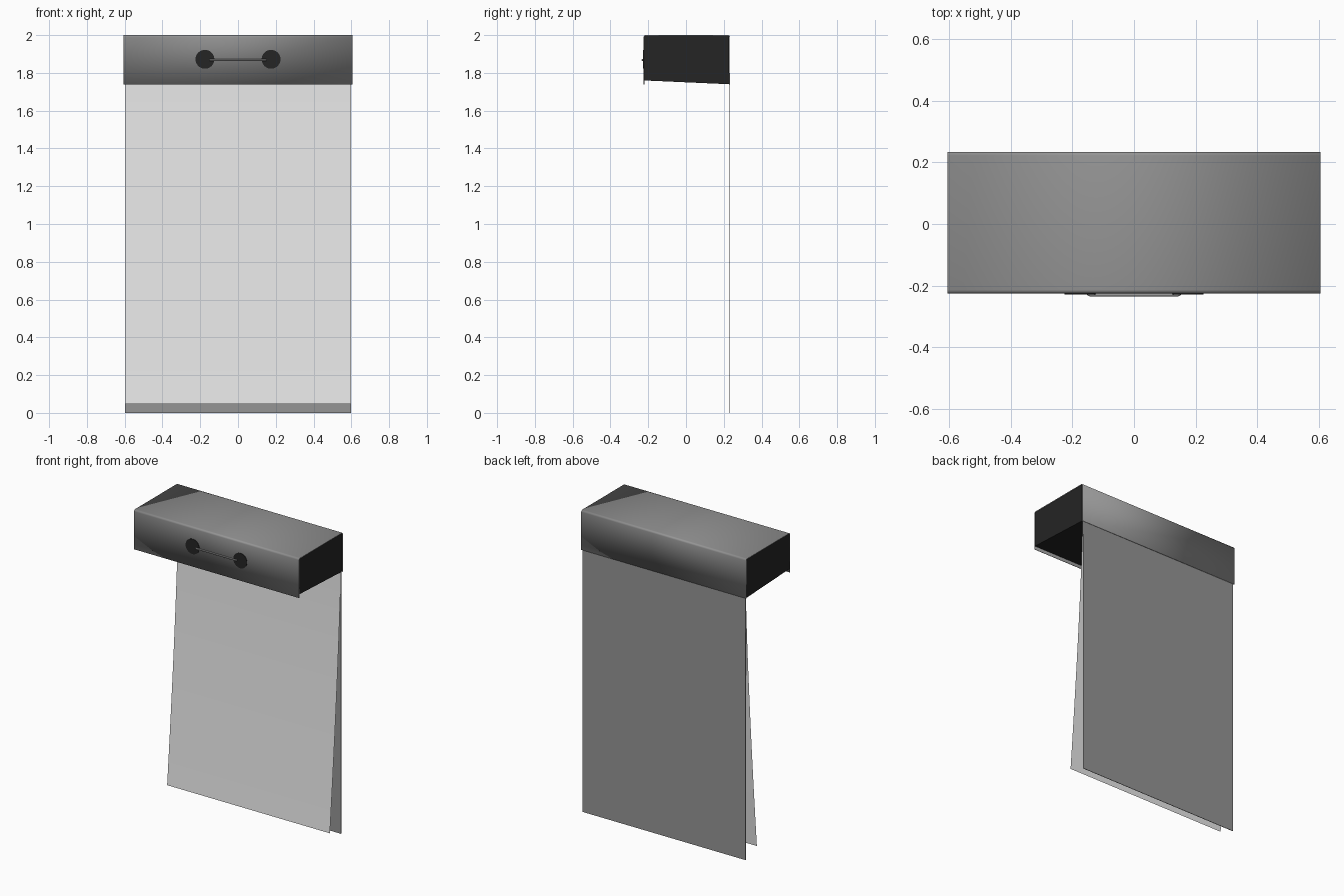
import bpy
import bmesh
import math

cube = bpy.data.objects.get("Cube")
if cube:
    bpy.data.objects.remove(cube, do_unlink=True)


def material(name, value):
    mat = bpy.data.materials.new(name)
    mat.use_nodes = True
    color = (value, value, value, 1)
    mat.diffuse_color = color
    mat.node_tree.nodes["Principled BSDF"].inputs["Base Color"].default_value = color
    return mat


GREY = material("mid grey", 0.30)
LIGHT = material("light grey", 0.80)
BLACK = material("near black", 0.018)


def extrude_profile(name, points, half_width, mat, closed=False, thickness=0):
    """Sweep a (y, z) profile along x; closed profiles get end caps."""
    bm = bmesh.new()
    left = [bm.verts.new((-half_width, y, z)) for y, z in points]
    right = [bm.verts.new((half_width, y, z)) for y, z in points]
    n = len(points)
    for i in range(n if closed else n - 1):
        j = (i + 1) % n
        bm.faces.new((left[i], right[i], right[j], left[j]))
    if closed:
        bm.faces.new(left)
        bm.faces.new(right)
    bmesh.ops.recalc_face_normals(bm, faces=bm.faces)
    mesh = bpy.data.meshes.new(name)
    bm.to_mesh(mesh)
    bm.free()
    mesh.materials.append(mat)
    obj = bpy.data.objects.new(name, mesh)
    bpy.context.collection.objects.link(obj)
    if thickness:
        solid = obj.modifiers.new("Thickness", "SOLIDIFY")
        solid.thickness = thickness
        solid.offset = 0
    return obj


def smooth(obj):
    bpy.ops.object.select_all(action="DESELECT")
    obj.select_set(True)
    bpy.context.view_layer.objects.active = obj
    bpy.ops.object.shade_smooth_by_angle(angle=math.radians(35))


def corner(y, z, radius, start, steps=4):
    """Quarter arc in the (y, z) plane, turning clockwise from start degrees."""
    angles = [math.radians(start - 90 * i / steps) for i in range(steps + 1)]
    return [(y + radius * math.cos(a), z + radius * math.sin(a)) for a in angles]


# Dark box body with a slightly sloping underside
extrude_profile("box_body", [(-0.221, 1.76), (-0.221, 1.995), (0.227, 1.995), (0.227, 1.74)],
                0.603, BLACK, closed=True)

# Thin cover wrapped over the front, top and back of the box
R = 0.01
cover = [(-0.223, 1.738)] + corner(-0.223 + R, 1.998 - R, R, 180)
cover += corner(0.232 - R, 1.998 - R, R, 90) + [(0.232, 1.738)]
smooth(extrude_profile("box_cover", cover, 0.605, GREY, thickness=0.004))

# Long flat back panel
extrude_profile("back_panel", [(0.228, 0), (0.228, 1.80)], 0.597, GREY, thickness=0.003)

# Light sheet hanging in front of the panel, drifting forward towards its foot
steps = 16
sheet = []
for i in range(steps + 1):
    t = i / steps
    sheet.append((0.225 - 0.115 * t ** 1.3, 1.77 - 1.722 * t))
smooth(extrude_profile("hanging_sheet", sheet, 0.597, LIGHT))

# Round mounting discs on the front of the cover
for side, x in (("right", -0.175), ("left", 0.175)):
    bpy.ops.mesh.primitive_cylinder_add(vertices=32, radius=0.05, depth=0.004,
                                        location=(x, -0.226, 1.872),
                                        rotation=(math.pi / 2, 0, 0))
    disc = bpy.context.object
    disc.name = side + "_handle_disc"
    disc.data.materials.append(BLACK)
    smooth(disc)

# Slim handle bar with bent ends joining the discs
curve = bpy.data.curves.new("handle_bar", "CURVE")
curve.dimensions = "3D"
curve.bevel_depth = 0.005
curve.bevel_resolution = 3
curve.use_fill_caps = True
spline = curve.splines.new("POLY")
half = [(0.149, -0.222), (0.148, -0.227), (0.142, -0.230)]
path = [(-x, y) for x, y in half] + half[::-1]
spline.points.add(len(path) - 1)
for point, (x, y) in zip(spline.points, path):
    point.co = (x, y, 1.868, 1)
curve.materials.append(GREY)
bar = bpy.data.objects.new("handle_bar", curve)
bpy.context.collection.objects.link(bar)
